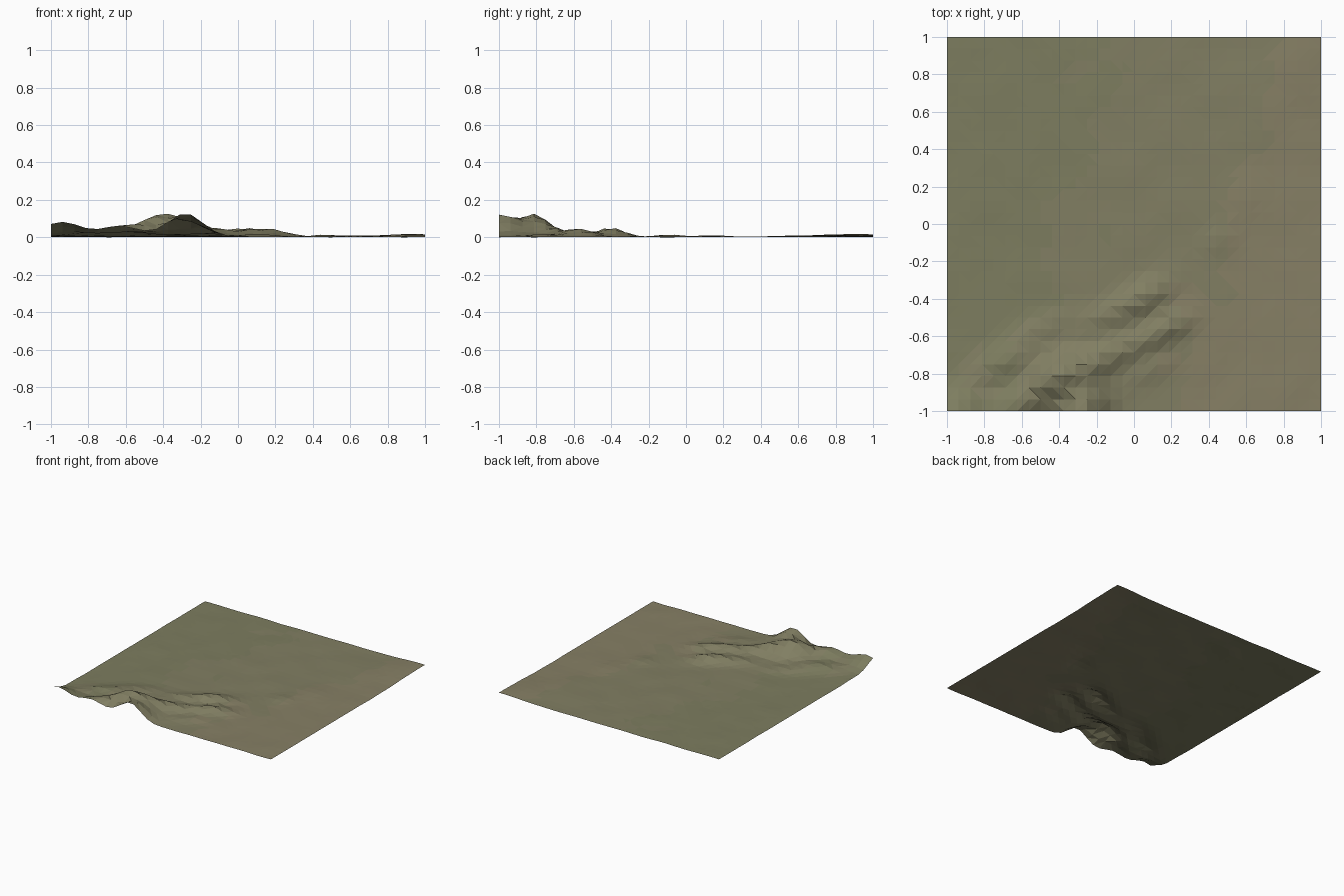
import bpy, bmesh
from math import exp, cos, sin, radians
from mathutils import Vector, noise

if "Cube" in bpy.data.objects:
    bpy.data.objects.remove(bpy.data.objects["Cube"])

# Hills: x, y, height, length along ridge, width across ridge, ridge angle
HILLS = [
    (-0.28, -1.00, 0.125, 0.16, 0.12, 60),
    (-0.42, -0.82, 0.110, 0.16, 0.10, 35),
    (-0.22, -0.75, 0.050, 0.16, 0.08, 30),
    (-0.95, -1.02, 0.080, 0.16, 0.12, 20),
    (-0.64, -0.98, 0.055, 0.14, 0.10, 30),
    (-0.68, -0.74, 0.035, 0.20, 0.08, 25),
    (-0.52, -0.57, 0.020, 0.20, 0.07, 25),
    (0.04, -0.40, 0.047, 0.16, 0.075, 28),
    (-0.17, -0.50, 0.022, 0.14, 0.07, 25),
    (0.17, -0.56, 0.042, 0.15, 0.07, 28),
    (-0.02, -0.66, 0.025, 0.15, 0.07, 25),
    (0.10, -0.77, 0.015, 0.14, 0.06, 28),
    (0.46, -0.08, 0.014, 0.10, 0.08, 40),
    (0.62, 0.15, 0.008, 0.14, 0.10, 45),
    (1.00, 0.95, 0.013, 0.50, 0.25, 45),
]


def height(x, y):
    z = 0.006 + 0.004 * noise.noise(Vector((x * 5, y * 5, 2)))
    for hx, hy, h, long, wide, ang in HILLS:
        c, s = cos(radians(ang)), sin(radians(ang))
        u = ((x - hx) * c + (y - hy) * s) / long
        v = ((y - hy) * c - (x - hx) * s) / wide
        z += h * exp(-(u * u + v * v))
    return max(z, 0)


def material(name, rgb):
    m = bpy.data.materials.new(name)
    m.diffuse_color = (*rgb, 1)
    m.use_nodes = True
    m.node_tree.nodes["Principled BSDF"].inputs["Base Color"].default_value = m.diffuse_color
    return m


# Terrain sheet: triangulated grid displaced by the hills
bm = bmesh.new()
bmesh.ops.create_grid(bm, x_segments=32, y_segments=32, size=1)
for v in bm.verts:
    v.co.z = height(v.co.x, v.co.y)
low = min(v.co.z for v in bm.verts)
for v in bm.verts:
    v.co.z -= low
bmesh.ops.triangulate(bm, faces=bm.faces[:])

# Ground tints: green to the back left, drier to the front right
for f in bm.faces:
    c = f.calc_center_median()
    t = 0.5 * (c.x - 0.35 * c.y) + 0.25 * noise.noise(c * 4)
    f.material_index = 0 if t < -0.2 else 1 if t < 0.25 else 2
    f.smooth = False

mesh = bpy.data.meshes.new("terrain")
bm.to_mesh(mesh)
bm.free()
mesh.materials.append(material("grass", (0.205, 0.205, 0.115)))
mesh.materials.append(material("dry_grass", (0.22, 0.21, 0.123)))
mesh.materials.append(material("soil", (0.24, 0.215, 0.13)))
bpy.context.collection.objects.link(bpy.data.objects.new("terrain", mesh))
